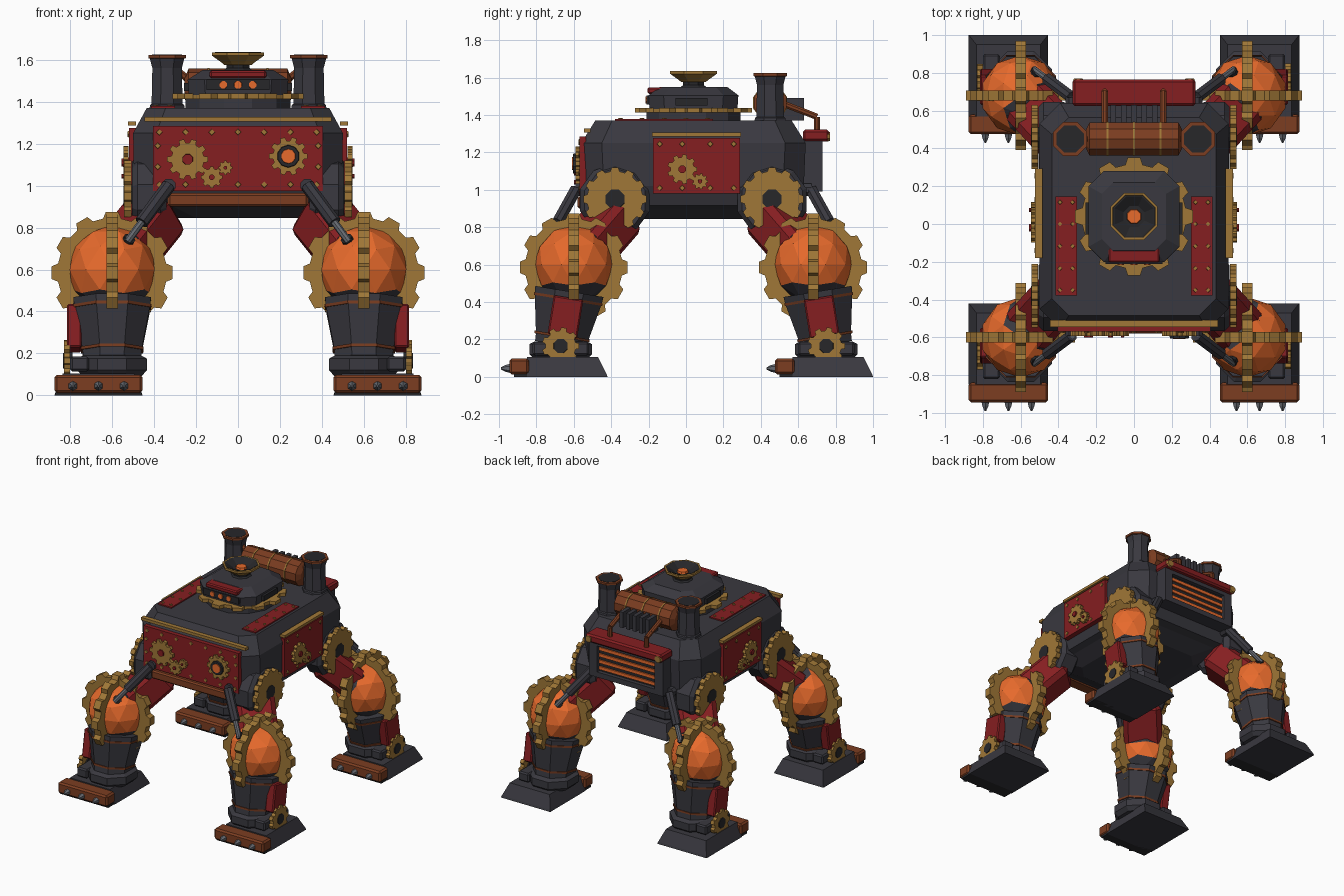
import bpy, bmesh, math
from mathutils import Vector as V

if "Cube" in bpy.data.objects:
    bpy.data.objects.remove(bpy.data.objects["Cube"])


def material(name, *rgb):
    m = bpy.data.materials.new(name)
    m.use_nodes = True
    m.diffuse_color = (*rgb, 1)
    m.node_tree.nodes["Principled BSDF"].inputs["Base Color"].default_value = (*rgb, 1)
    return m


IRON = material("charcoal iron", .041, .04, .05)
BLACK = material("black iron", .02, .02, .023)
RED = material("dark red paint", .235, .013, .015)
BRASS = material("aged brass", .35, .185, .038)
COPPER = material("copper brown", .2, .047, .015)
ORANGE = material("glowing orange", .8, .145, .025)
STEEL = material("steel", .13, .14, .16)
YC = .04  # centre line of the body along y


def finish(name, bm, *mats):
    bmesh.ops.recalc_face_normals(bm, faces=bm.faces)
    me = bpy.data.meshes.new(name)
    bm.to_mesh(me)
    bm.free()
    for m in mats:
        me.materials.append(m)
    ob = bpy.data.objects.new(name, me)
    bpy.context.collection.objects.link(ob)
    return ob


def skin(bm, loops, caps=True):
    rings = [[bm.verts.new(p) for p in lp] for lp in loops]
    n = len(rings[0])
    for a, b in zip(rings, rings[1:]):
        for i in range(n):
            bm.faces.new((a[i], a[(i + 1) % n], b[(i + 1) % n], b[i]))
    if caps:
        bm.faces.new(rings[0])
        bm.faces.new(rings[-1])


def loft(name, loops, mat):
    bm = bmesh.new()
    skin(bm, loops)
    return finish(name, bm, mat)


def chamfered(hx, hy, c, z, cy=YC):
    pts = [(hx - c, -hy), (hx, c - hy), (hx, hy - c), (hx - c, hy)]
    pts += [(-x, y) for x, y in reversed(pts)]
    return [(x, y + cy, z) for x, y in pts]


def rings_along(start, direction, profile, n, phase=.5):
    q = V(direction).to_track_quat('Z', 'Y')
    return [[V(start) + q @ V((r * math.cos(a), r * math.sin(a), d))
             for a in [(i + phase) * math.tau / n for i in range(n)]] for d, r in profile]


def turned(name, start, direction, profile, mat, n=8):
    return loft(name, rings_along(start, direction, profile, n), mat)


def rod(name, a, b, r, mat, n=8):
    d = V(b) - V(a)
    return turned(name, a, d, [(0, r), (d.length, r)], mat, n)


def box(name, centre, size, mat, bevel=0, direction=(0, 0, 1)):
    bm = bmesh.new()
    bmesh.ops.create_cube(bm, size=1)
    for v in bm.verts:
        v.co = v.co * V(size)
    if bevel:
        bmesh.ops.bevel(bm, geom=bm.edges[:], offset=bevel, segments=1, affect='EDGES')
    q = V(direction).to_track_quat('Z', 'Y')
    for v in bm.verts:
        v.co = q @ v.co + V(centre)
    return finish(name, bm, mat)


def gear(name, centre, axis, r, teeth, thick, mat=BRASS, hole=.4, depth=.14):
    q = V(axis).to_track_quat('Z', 'Y')
    outer, inner = [], []
    for i in range(teeth):
        for t, k in ((-.32, 1 - depth), (-.2, 1), (.2, 1), (.32, 1 - depth)):
            a = (i + t) * math.tau / teeth
            u = V((math.cos(a), math.sin(a), 0))
            outer.append(u * r * k)
            inner.append(u * r * hole)
    h = V((0, 0, thick / 2))
    stack = [[p - h for p in inner], [p - h for p in outer],
             [p + h for p in outer], [p + h for p in inner], [p - h for p in inner]]
    bm = bmesh.new()
    skin(bm, [[V(centre) + q @ p for p in lp] for lp in stack], caps=False)
    bmesh.ops.remove_doubles(bm, verts=bm.verts, dist=1e-5)
    return finish(name, bm, mat)


def rivets(name, points, axis, r=.016):
    bm = bmesh.new()
    for p in points:
        skin(bm, rings_along(p, axis, [(-.002, r), (.006, r * .85)], 4, 0))
    finish(name, bm, BRASS)


# Hull
loft("hull", [chamfered(.3, .37, .1, .845), chamfered(.41, .49, .1, .9), chamfered(.46, .55, .1, .915),
              chamfered(.495, .59, .11, 1.02), chamfered(.5, .6, .11, 1.25),
              chamfered(.435, .525, .09, 1.37)], IRON)

# Front armour, gears and porthole
box("front_panel", (0, -.552, 1.13), (.81, .036, .31), RED)
box("front_beam", (0, -.53, .932), (.67, .1, .064), COPPER, .01)
box("front_brass_strip", (0, -.527, 1.316), (.89, .035, .022), BRASS)
rivets("front_panel_rivets", [(x / 8, -.57, z) for x in range(-3, 4) for z in (1.005, 1.255)]
       + [(s * .382, -.57, z) for s in (-1, 1) for z in (1.09, 1.19)], (0, -1, 0))
for i, (x, z, r, n) in enumerate([(-.24, 1.125, .098, 10), (-.125, 1.04, .052, 8),
                                  (-.06, 1.085, .034, 8), (.24, 1.14, .092, 10)]):
    gear(f"front_gear_{i}", (x, -.58, z), (0, -1, 0), r, n, .024, hole=.22, depth=.2)
    if i < 3:
        turned(f"front_gear_hub_{i}", (x, -.57, z), (0, -1, 0), [(0, r * .3), (.03, r * .26)], RED)
turned("porthole_ring", (.24, -.57, 1.14), (0, -1, 0), [(0, .058), (.035, .052)], BLACK, 10)
turned("porthole_glass", (.24, -.6, 1.14), (0, -1, 0), [(0, .037), (.009, .034)], ORANGE, 10)

# Side armour and roof plates
for side, s in (("left", 1), ("right", -1)):
    box(f"{side}_panel", (s * .5, .057, 1.128), (.04, .465, .295), RED)
    box(f"{side}_brass_strip", (s * .505, .057, 1.296), (.04, .475, .02), BRASS)
    rivets(f"{side}_panel_rivets", [(s * .52, y, z) for y in (-.14, -.02, .13, .255)
                                    for z in (1.01, 1.245)], (s, 0, 0))
    for i, (y, z, r) in enumerate([(-.02, 1.11, .08), (.075, 1.045, .043)]):
        gear(f"{side}_panel_gear_{i}", (s * .533, y, z), (s, 0, 0), r, 9, .024, hole=.22, depth=.2)
        turned(f"{side}_gear_hub_{i}", (s * .52, y, z), (s, 0, 0), [(0, r * .32), (.035, r * .26)], RED)
    box(f"{side}_roof_plate", (s * .358, -.117, 1.367), (.115, .525, .024), RED)
    rivets(f"{side}_roof_rivets", [(s * x, y, 1.379) for x in (.325, .392)
                                   for y in (-.35, -.235, -.117, 0, .115)], (0, 0, 1), .013)

# Turret with vision slit
turned("turret_base", (0, YC, 1.36), (0, 0, 1), [(0, .26), (.06, .26)], IRON, 12)
gear("turret_gear", (0, YC, 1.425), (0, 0, 1), .315, 12, .026, hole=.5, depth=.12)
loft("turret", [chamfered(.235, .235, .08, 1.43), chamfered(.24, .24, .08, 1.505),
                chamfered(.17, .18, .06, 1.55)], IRON)
box("turret_slit", (0, -.198, 1.48), (.3, .025, .05), BLACK)
box("turret_brow", (0, -.155, 1.53), (.27, .1, .036), RED, .008)
for s in (-1, 1):
    box("turret_side_vent", (s * .243, .03, 1.47), (.03, .17, .04), BLACK)
for x in (-.07, 0, .07):
    turned("turret_eye", (x, -.208, 1.48), (0, -1, 0), [(0, .02), (.009, .019)], ORANGE)

# Roof dish
turned("dish_neck", (0, YC, 1.54), (0, 0, 1), [(0, .085), (.02, .06), (.045, .06)], BLACK)
turned("dish", (0, YC, 1.575), (0, 0, 1), [(0, .07), (.012, .085), (.045, .135), (.06, .135),
                                          (.06, .122), (.015, .06)], BRASS)
turned("dish_lining", (0, YC, 1.575), (0, 0, 1), [(.02, .06), (.061, .12), (.061, .113), (.028, .06)], BLACK)
turned("dish_core", (0, YC, 1.6), (0, 0, 1), [(0, .042), (.018, .037)], ORANGE)

# Smokestacks, boiler and cooling fins
for side, s in (("left", 1), ("right", -1)):
    base = (s * .338, .45, 1.36)
    turned(f"{side}_stack", base, (0, 0, 1), [(0, .092), (.024, .088), (.03, .08), (.2, .076), (.25, .09)], IRON)
    turned(f"{side}_stack_rim", base, (0, 0, 1), [(.245, .09), (.248, .097), (.263, .097), (.263, .08)], COPPER)
    turned(f"{side}_stack_bore", base, (0, 0, 1), [(.25, .078), (.265, .078)], BLACK)
    for i, (a, b) in enumerate([((.52, 1.46), (.65, 1.41)), ((.65, 1.41), (.7, 1.39)), ((.7, 1.39), (.7, 1.3))]):
        rod(f"{side}_steam_pipe_{i}", (s * .155, *a), (s * .155, *b), .018, COPPER)
    rod(f"{side}_boiler_pipe", (s * .22, .45, 1.49), (s * .29, .45, 1.55), .018, COPPER)
turned("boiler", (-.255, .45, 1.465), (1, 0, 0), [(0, .05), (.02, .092), (.49, .092), (.51, .05)], COPPER, 10)
for x in (-.14, 0, .14):
    turned("boiler_band", (x - .005, .45, 1.465), (1, 0, 0), [(0, .096), (.01, .096)], BRASS, 10)
for i in range(5):
    box("cooling_fin", (-.11 + i * .055, .575, 1.43), (.03, .11, .12), IRON)

# Rear furnace grille
box("furnace_back", (0, .65, 1.13), (.6, .1, .27), BLACK)
for s in (-1, 1):
    box("furnace_post", (s * .28, .675, 1.13), (.07, .11, .28), IRON)
    box("furnace_rail", (0, .675, 1.13 + s * .12), (.6, .11, .04), IRON)
    turned("hood_knob", (s * .295, .755, 1.285), (0, 1, 0), [(0, .03), (.015, .025)], BRASS)
for i in range(4):
    box("furnace_bar", (0, .7, 1.055 + i * .049), (.49, .02, .024), ORANGE)
box("furnace_hood", (0, .695, 1.29), (.65, .14, .062), RED, .012)


# Legs
def leg(tag, s, f):
    hip = V((s * .36, YC + f * .38, .9))
    knee = V((s * .6, YC + f * .64, .6))
    ankle = V((s * .6, YC + f * .71, .17))
    out = (s, 0, 0)
    thigh = hip - knee
    gear_y = YC + f * .42
    # Hip
    turned(f"{tag}_hip", (s * .34, gear_y, .945), out, [(0, .16), (.03, .195), (.14, .195), (.165, .17)], IRON, 10)
    gear(f"{tag}_hip_gear", (s * .525, gear_y, .95), out, .17, 12, .035, hole=.3, depth=.12)
    turned(f"{tag}_hip_hub", (s * .5, gear_y, .95), out, [(0, .06), (.045, .055)], BLACK)
    # Thigh
    box(f"{tag}_thigh", hip.lerp(knee, .45), (.28, .23, .34), RED, .035, thigh)
    box(f"{tag}_thigh_collar", hip.lerp(knee, .74), (.27, .24, .07), IRON, .03, thigh)
    # Knee ball, dark where the limbs enter
    bm = bmesh.new()
    bmesh.ops.create_icosphere(bm, subdivisions=2, radius=.213)
    up = thigh.normalized()
    for fc in bm.faces:
        n = fc.normal
        fc.material_index = int(n.z < -.45 or n.dot(up) > .7)
    bmesh.ops.translate(bm, verts=bm.verts, vec=knee)
    finish(f"{tag}_knee", bm, ORANGE, IRON)
    for axis, label in ((out, "side"), ((0, 1, 0), "front")):
        gear(f"{tag}_knee_gear_{label}", knee - V((0, 0, .015)), axis, .29, 12, .055, hole=.66, depth=.1)
    # Shin with bands and plate
    d = knee - ankle
    turned(f"{tag}_shin", ankle, d, [(0, .15), (.04, .152), (.25, .196), (.29, .2)], IRON)
    for h, r in ((.04, .16), (.242, .2)):
        turned(f"{tag}_shin_band", ankle, d, [(h, r), (h + .014, r + .002)], COPPER)
    box(f"{tag}_shin_plate", (s * .78, ankle.lerp(knee, .36).y, .32), (.07, .16, .21), RED, .008, d)
    # Ankle
    turned(f"{tag}_ankle", (ankle.x, ankle.y, .09), (0, 0, 1), [(0, .15), (.03, .18), (.085, .18), (.1, .15)], IRON)
    box(f"{tag}_ankle_block", (s * .755, ankle.y, .15), (.09, .3, .07), IRON, .01)
    gear(f"{tag}_ankle_gear", (s * .815, ankle.y, .165), out, .1, 9, .03, hole=.3, depth=.18)
    turned(f"{tag}_ankle_hub", (s * .79, ankle.y, .165), out, [(0, .045), (.045, .04)], BLACK)
    # Foot, toe guard and spikes
    cx, y = s * .665, ankle.y
    loft(f"{tag}_foot", [[(cx + a * h, y + b, z) for a, b in ((-1, -.18), (1, -.18), (1, back), (-1, back))]
                         for h, back, z in ((.21, .25, 0), (.205, .245, .015), (.17, .2, .105))], IRON)
    box(f"{tag}_toe_guard", (cx, y - .222, .055), (.42, .105, .085), COPPER, .012)
    box(f"{tag}_toe_sole", (cx, y - .2, .008), (.41, .1, .016), BLACK)
    for k in (-1, 0, 1):
        turned(f"{tag}_toe_spike", (cx + k * .122, y - .27, .045), (0, -1, 0), [(0, .024), (.025, .018), (.05, .005)], STEEL, 6)
    # Piston
    top = V((s * .33, YC + f * .63, 1.0))
    end = V((s * .53, YC + f * .78, .73))
    rod(f"{tag}_piston_rod", top, end, .018, STEEL)
    rod(f"{tag}_piston_sleeve", top, top.lerp(end, .65), .033, IRON)
    rod(f"{tag}_piston_foot", top.lerp(end, .93), end + V((s * .02, -f * .06, -.03)), .03, BLACK)
    rod(f"{tag}_piston_bracket", (top.x, YC + f * .55, 1.0), top, .035, IRON)


for side, s in (("left", 1), ("right", -1)):
    for end, f in (("front", -1), ("rear", 1)):
        leg(f"{end}_{side}", s, f)
